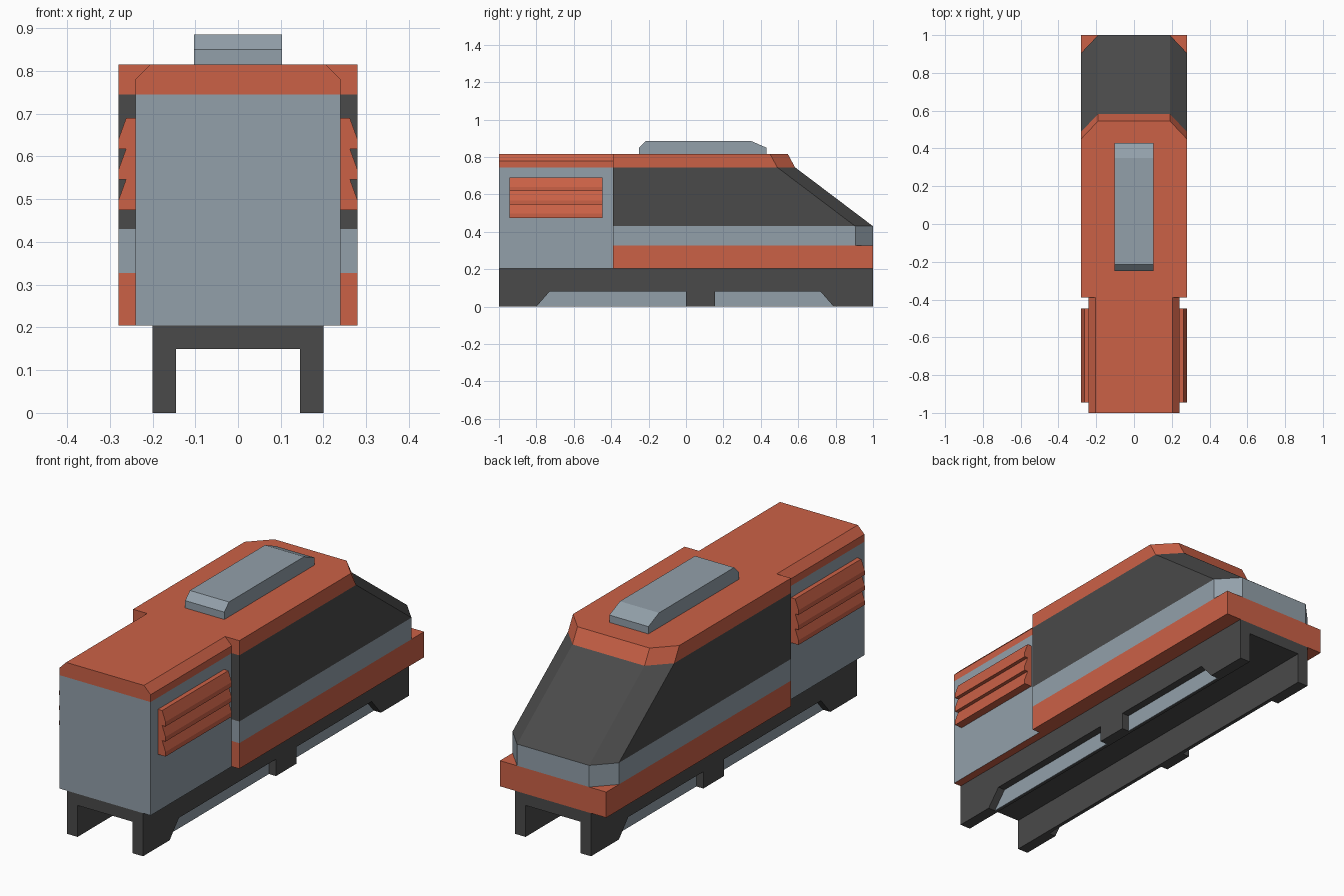
import bpy, bmesh

old = bpy.data.objects.get("Cube")
if old:
    bpy.data.objects.remove(old, do_unlink=True)


def make_material(name, rgb):
    mat = bpy.data.materials.new(name)
    mat.use_nodes = True
    mat.diffuse_color = (*rgb, 1)
    mat.node_tree.nodes["Principled BSDF"].inputs["Base Color"].default_value = (*rgb, 1)
    return mat


ORANGE = make_material("burnt_orange", (0.60, 0.12, 0.062))
GREY = make_material("blue_grey", (0.29, 0.35, 0.40))
BLACK = make_material("charcoal", (0.068, 0.068, 0.068))


def finish(name, bm, mats, mirror=False):
    bmesh.ops.recalc_face_normals(bm, faces=bm.faces)
    mesh = bpy.data.meshes.new(name)
    bm.to_mesh(mesh)
    bm.free()
    for mat in mats:
        mesh.materials.append(mat)
    obj = bpy.data.objects.new(name, mesh)
    bpy.context.collection.objects.link(obj)
    if mirror:
        obj.modifiers.new("mirror_sides", "MIRROR").use_clip = False
    return obj


def loft(name, rings, mats, bands, mirror=False):
    """Join rings of 3D points; bands holds a material index per gap, then bottom and top."""
    bm = bmesh.new()
    loops = [[bm.verts.new(p) for p in ring] for ring in rings]
    for lower, upper, index in zip(loops, loops[1:], bands):
        for i in range(len(lower)):
            j = (i + 1) % len(lower)
            bm.faces.new((lower[i], lower[j], upper[j], upper[i])).material_index = index
    bm.faces.new(loops[0][::-1]).material_index = bands[-2]
    bm.faces.new(loops[-1]).material_index = bands[-1]
    return finish(name, bm, mats, mirror)


def prism_x(name, profile, x0, x1, mat, mirror=False):
    rings = [[(x, y, z) for y, z in profile] for x in (x0, x1)]
    return loft(name, rings, [mat], [0, 0, 0], mirror)


def prism_y(name, profile, y0, y1, mat, mirror=False):
    rings = [[(x, y, z) for x, z in profile] for y in (y0, y1)]
    return loft(name, rings, [mat], [0, 0, 0], mirror)


def box(name, x0, x1, y0, y1, z0, z1, mat, mirror=False):
    return prism_x(name, [(y0, z0), (y1, z0), (y1, z1), (y0, z1)], x0, x1, mat, mirror)


SPLIT = -0.39   # where the narrow engine housing meets the wide cab
WIDE = 0.28
FLOOR = 0.205


# Engine housing with bevelled roof edges
def housing_ring(half, z):
    return [(-half, -1, z), (half, -1, z), (half, SPLIT, z), (-half, SPLIT, z)]


loft("engine_housing",
     [housing_ring(0.24, FLOOR), housing_ring(0.24, 0.745),
      housing_ring(0.24, 0.78), housing_ring(0.205, 0.815)],
     [GREY, ORANGE], [0, 1, 1, 1, 1])

# Cab skirt
box("cab_skirt", -WIDE, WIDE, SPLIT, 1, FLOOR, 0.327, ORANGE)


# Cab with clipped corners and sloping nose
def cab_ring(nose, z):
    corner = nose - 0.095
    return [(-WIDE, SPLIT, z), (WIDE, SPLIT, z), (WIDE, corner, z),
            (0.19, nose, z), (-0.19, nose, z), (-WIDE, corner, z)]


loft("cab",
     [cab_ring(1, 0.327), cab_ring(1, 0.43), cab_ring(0.583, 0.745), cab_ring(0.545, 0.815)],
     [GREY, BLACK, ORANGE], [0, 1, 2, 0, 2])

# Roof unit
prism_x("roof_unit",
        [(-0.25, 0.815), (0.43, 0.815), (0.43, 0.85), (0.35, 0.885),
         (-0.215, 0.885), (-0.25, 0.85)], -0.103, 0.103, GREY)

# Louvre slats on both sides of the housing
STEP = 0.0715
for i in range(3):
    z = 0.475 + i * STEP
    prism_y(f"louvre_slat_{i + 1}",
            [(0.235, z), (WIDE, z), (WIDE, z + 0.022), (0.262, z + STEP), (0.235, z + STEP)],
            -0.945, -0.447, ORANGE, mirror=True)

# Undercarriage: deck, inner rails, cut-out outer frames and recessed panels
box("undercarriage_deck", -0.145, 0.145, -1, 1, 0.15, FLOOR, BLACK)
box("inner_rail", 0.145, 0.16, -1, 1, 0, FLOOR, BLACK, mirror=True)
prism_x("outer_frame",
        [(-1, 0), (-0.8, 0), (-0.73, 0.08), (0, 0.08), (0, 0), (0.155, 0),
         (0.155, 0.08), (0.72, 0.08), (0.79, 0), (1, 0), (1, FLOOR), (-1, FLOOR)],
        0.16, 0.2, BLACK, mirror=True)
prism_x("front_panel", [(-0.8, 0), (0, 0), (0, 0.08), (-0.73, 0.08)],
        0.16, 0.163, GREY, mirror=True)
prism_x("rear_panel", [(0.155, 0), (0.79, 0), (0.72, 0.08), (0.155, 0.08)],
        0.16, 0.163, GREY, mirror=True)
